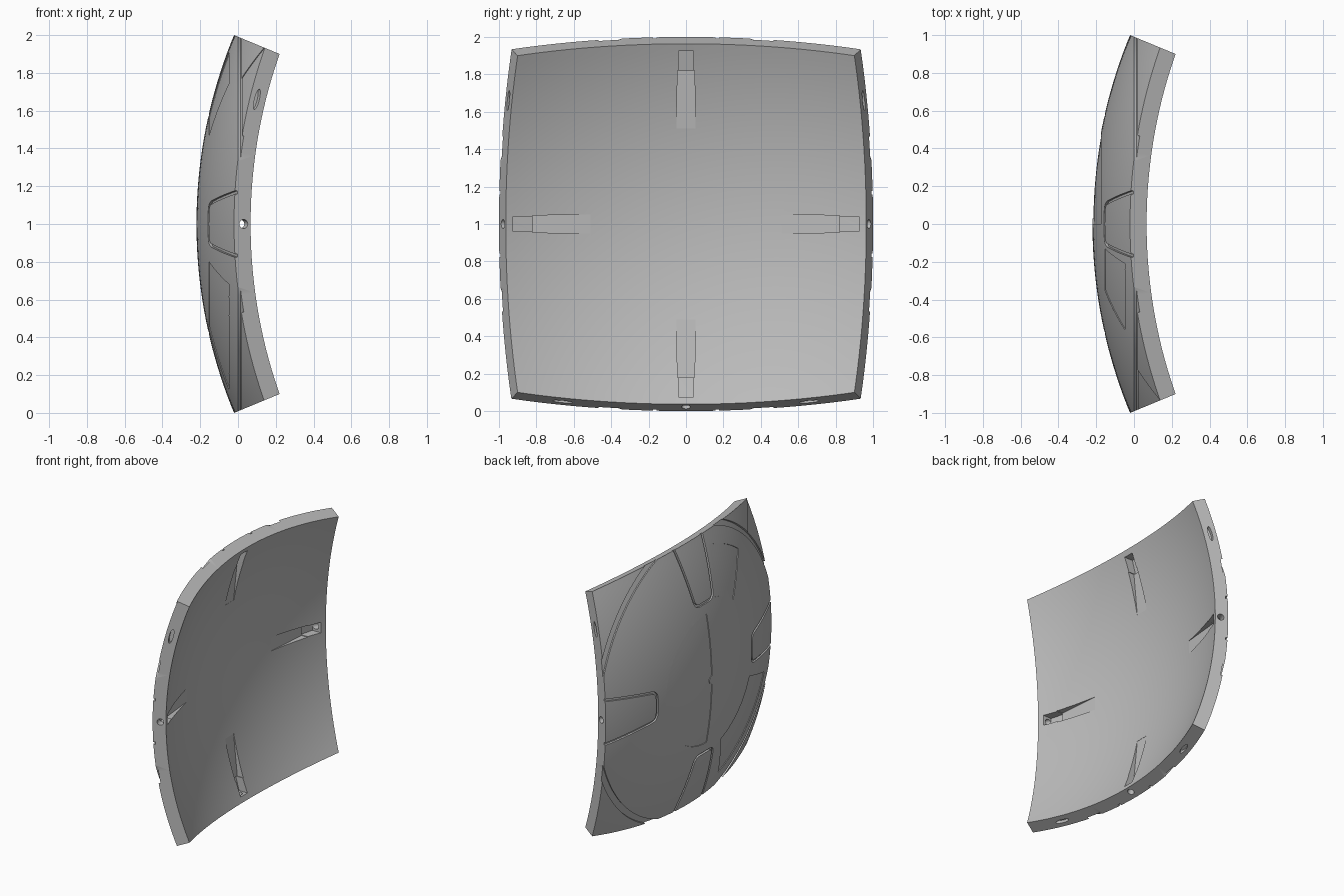
import bpy, bmesh, math
from mathutils import Vector, Matrix

old = bpy.data.objects.get("Cube")
if old:
    bpy.data.objects.remove(old, do_unlink=True)

HALF = math.radians(22.5)          # half angle covered by the panel
R_OUT = 1 / math.sin(HALF)         # outer sphere
R_IN = R_OUT - 0.095               # inner sphere
CX = R_OUT - 0.22                  # sphere centre on x
CENTRE = Vector((CX, 0, 0))

grey = bpy.data.materials.new("plain_grey")
grey.use_nodes = True
grey.diffuse_color = (0.5, 0.5, 0.5, 1)
grey.node_tree.nodes["Principled BSDF"].inputs["Base Color"].default_value = (0.5, 0.5, 0.5, 1)


def to_object(bm, name):
    bmesh.ops.recalc_face_normals(bm, faces=bm.faces)
    mesh = bpy.data.meshes.new(name)
    bm.to_mesh(mesh)
    bm.free()
    mesh.materials.append(grey)
    obj = bpy.data.objects.new(name, mesh)
    bpy.context.collection.objects.link(obj)
    return obj


def shell(name, direction, nu, nv, r_low, r_high):
    """Closed curved slab between two radii, laid out by direction(u, v)."""
    bm = bmesh.new()
    layers = []
    for r in (r_low, r_high):
        layers.append([[bm.verts.new(CENTRE + direction(i / nu, j / nv).normalized() * r)
                        for j in range(nv + 1)] for i in range(nu + 1)])
    low, high = layers
    for g in layers:
        for i in range(nu):
            for j in range(nv):
                bm.faces.new((g[i][j], g[i + 1][j], g[i + 1][j + 1], g[i][j + 1]))
    for i in range(nu):
        for j in (0, nv):
            bm.faces.new((low[i][j], low[i + 1][j], high[i + 1][j], high[i][j]))
    for j in range(nv):
        for i in (0, nu):
            bm.faces.new((low[i][j], low[i][j + 1], high[i][j + 1], high[i][j]))
    bmesh.ops.remove_doubles(bm, verts=bm.verts, dist=1e-5)
    return to_object(bm, name)


def on_sphere(y, z):
    return Vector((-math.sqrt(R_OUT ** 2 - y * y - z * z), y, z))


def sector(name, r0, r1, a0, a1, depth, nr=6):
    """Cutter for a ring sector recessed into the outer face."""
    def direction(u, v):
        a = math.radians(a0 + (a1 - a0) * u)
        r = r0 + (r1 - r0) * v
        return on_sphere(r * math.cos(a), r * math.sin(a))
    return shell(name, direction, max(8, int(abs(a1 - a0) / 3)), nr,
                 R_OUT - depth, R_OUT + 0.03)


def groove(name, path, width, depth):
    """Cutter for a groove along a path on the outer face."""
    pts = [Vector(p) for p in path]
    n = len(pts) - 1

    def direction(u, v):
        i = round(u * n)
        t = (pts[min(i + 1, n)] - pts[max(i - 1, 0)]).normalized()
        p = pts[i] + Vector((-t.y, t.x)) * width * (v - 0.5)
        return on_sphere(p.x, p.y)
    return shell(name, direction, n, 1, R_OUT - depth, R_OUT + 0.03)


def hull(name, points):
    bm = bmesh.new()
    for p in points:
        bm.verts.new(p)
    bmesh.ops.convex_hull(bm, input=bm.verts)
    return to_object(bm, name)


def drill(name, at, along, across, size_a, size_b, depth, sides):
    """Elliptic cutter centred on a side face."""
    normal = along.cross(across)
    bm = bmesh.new()
    bmesh.ops.create_cone(bm, cap_ends=True, segments=sides, radius1=1, radius2=1, depth=2)
    m = Matrix((along * size_a, across * size_b, normal * depth)).transposed()
    for v in bm.verts:
        v.co = at + m @ v.co
    return to_object(bm, name)


def rounded(corners, radius, steps=5):
    """Polyline with its inner corners rounded."""
    c = [Vector(p) for p in corners]
    out = [c[0]]
    for a, b, d in zip(c, c[1:], c[2:]):
        p, q = b + (a - b).normalized() * radius, b + (d - b).normalized() * radius
        for k in range(steps + 1):
            t = k / steps
            out.append(p * (1 - t) ** 2 + b * 2 * t * (1 - t) + q * t * t)
    out.append(c[-1])
    # Subdivide long runs so that the groove follows the curvature
    fine = [out[0]]
    for a, b in zip(out, out[1:]):
        k = max(1, int((b - a).length / 0.05))
        fine += [a.lerp(b, (s + 1) / k) for s in range(k)]
    return fine


# Curved square panel body
body = shell("curved_panel",
             lambda u, v: Vector((-1, math.tan(HALF * (2 * u - 1)), math.tan(HALF * (2 * v - 1)))),
             40, 40, R_IN, R_OUT)
# Rim quads are already complete; only the two spheres carry the grid
cutters = []

# Ring groove, seen only in the four corners
for k in range(4):
    cutters.append(sector("corner_ring_cutter", 1.049, 1.09, 90 * k + 12, 90 * k + 78, 0.014, 1))

# Shallow recesses of the outer face
cutters.append(sector("half_disc_cutter", 0.03, 0.49, -90, 90, 0.005, 10))
cutters.append(sector("upper_window_cutter", 0.58, 0.93, 103, 127, 0.005))
cutters.append(sector("lower_window_cutter", 0.58, 0.93, 200, 250, 0.005))
cutters.append(sector("corner_patch_cutter", 1.085, 1.45, 135, 168, 0.004))

# Rounded hatch grooves, inner pockets and holes on each side
hatch = rounded([(1.07, -0.178), (0.57, -0.105), (0.57, 0.105), (1.07, 0.178)], 0.05)


def inner_x(s):
    return CX - math.sqrt(R_IN ** 2 - s * s)


def pocket(name, s0, s1, w0, w1, d0, d1, spin):
    pts = []
    for s, w, d in ((s0, w0, d0), (s1, w1, d1)):
        for y in (-w, w):
            pts += [spin @ Vector((inner_x(s) - d, s, y)), spin @ Vector((inner_x(s) + 0.08, s, y))]
    return hull(name, pts)


for k in range(4):
    turn = math.pi / 2 * k
    spin = Matrix.Rotation(turn, 3, 'X')
    cs, sn = round(math.cos(turn)), round(math.sin(turn))
    path = [(p.x * cs - p.y * sn, p.x * sn + p.y * cs) for p in hatch]
    cutters.append(groove("hatch_groove_cutter", path, 0.018, 0.014))
    cutters.append(pocket("ramp_cutter", 0.51, 0.821, 0.052, 0.045, 0.001, 0.05, spin))
    cutters.append(pocket("pocket_cutter", 0.82, 0.925, 0.04, 0.04, 0.06, 0.07, spin))
    # Bolt hole through the rim wall
    ray = Vector((-math.cos(HALF), math.sin(HALF), 0))
    side = Vector((0, 0, 1))
    cutters.append(drill("bolt_hole_cutter", CENTRE + spin @ (ray * 2.558),
                         spin @ side, spin @ ray, 0.024, 0.024, 0.075, 20))
    # Lens shaped slits in the rim
    for sign in (-1, 1):
        f = math.radians(14.9) * sign
        out = ray * math.cos(f) + side * math.sin(f)
        tan = side * math.cos(f) - ray * math.sin(f)
        cutters.append(drill("rim_slit_cutter", CENTRE + spin @ (out * 2.568),
                             spin @ tan, spin @ out, 0.056, 0.014, 0.03, 20))

# Carve the body
bpy.context.view_layer.objects.active = body
for c in cutters:
    c.hide_render = True
    mod = body.modifiers.new("carve", 'BOOLEAN')
    mod.operation = 'DIFFERENCE'
    mod.solver = 'EXACT'
    mod.object = c
    bpy.ops.object.modifier_apply(modifier=mod.name)
    bpy.data.objects.remove(c, do_unlink=True)

body.location.z = 1
bpy.ops.object.select_all(action='DESELECT')
body.select_set(True)
bpy.ops.object.shade_smooth_by_angle(angle=math.radians(25))
